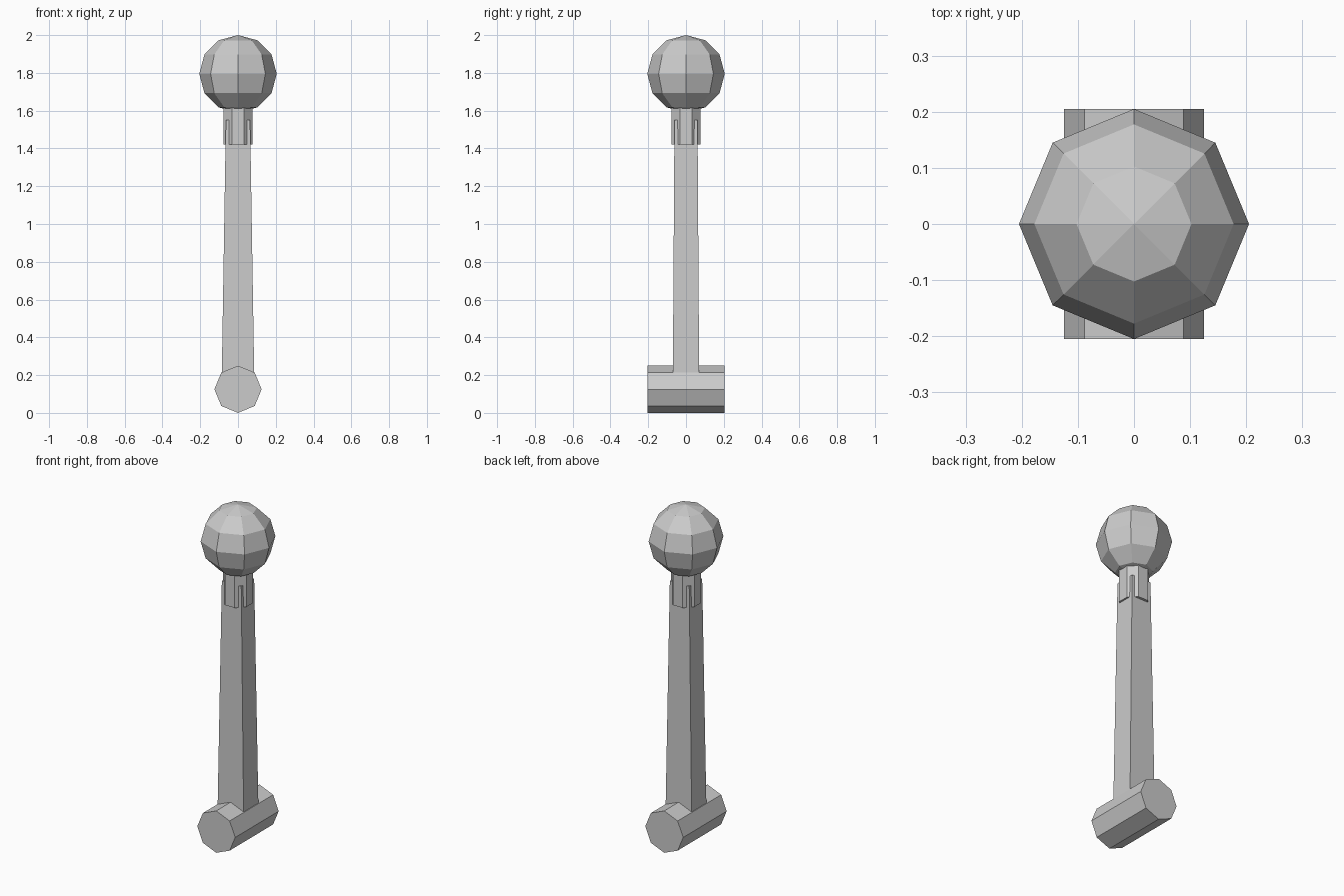
import bpy
import bmesh
from math import radians
from mathutils import Matrix

cube = bpy.data.objects.get("Cube")
if cube:
    bpy.data.objects.remove(cube, do_unlink=True)

grey = bpy.data.materials.new("light grey")
grey.use_nodes = True
grey.diffuse_color = (0.6, 0.6, 0.6, 1)
grey.node_tree.nodes["Principled BSDF"].inputs["Base Color"].default_value = (0.6, 0.6, 0.6, 1)


def finish(name, bm):
    """Turn a bmesh into a flat-shaded grey object."""
    bmesh.ops.recalc_face_normals(bm, faces=bm.faces)
    mesh = bpy.data.meshes.new(name)
    bm.to_mesh(mesh)
    bm.free()
    mesh.materials.append(grey)
    obj = bpy.data.objects.new(name, mesh)
    bpy.context.collection.objects.link(obj)
    return obj


def octagon_bar(name, radius, length, matrix):
    bm = bmesh.new()
    bmesh.ops.create_cone(bm, cap_ends=True, segments=8, radius1=radius,
                          radius2=radius, depth=length, matrix=matrix)
    return finish(name, bm)


# Pivot: octagonal bar lying front to back, a corner pointing up
octagon_bar("pivot_bar", 0.125, 0.41,
            Matrix.Translation((0, 0, 0.125)) @ Matrix.Rotation(radians(90), 4, "X"))

# Shaft: square bar that tapers upwards from inside the pivot
bottom, top = 0.125, 1.55
bm = bmesh.new()
bmesh.ops.create_cube(bm, size=2)
for v in bm.verts:
    half_x, half_y, z = (0.064, 0.061, top) if v.co.z > 0 else (0.087, 0.07, bottom)
    v.co = (v.co.x * half_x, v.co.y * half_y, z)
finish("shaft", bm)

# Collar: octagonal sleeve with flats facing the shaft sides
octagon_bar("collar", 0.083, 0.22,
            Matrix.Translation((0, 0, 1.53)) @ Matrix.Rotation(radians(22.5), 4, "Z"))

# Knob: faceted ball
bm = bmesh.new()
bmesh.ops.create_uvsphere(bm, u_segments=8, v_segments=6, radius=0.205,
                          matrix=Matrix.Translation((0, 0, 1.795)))
finish("knob", bm)
